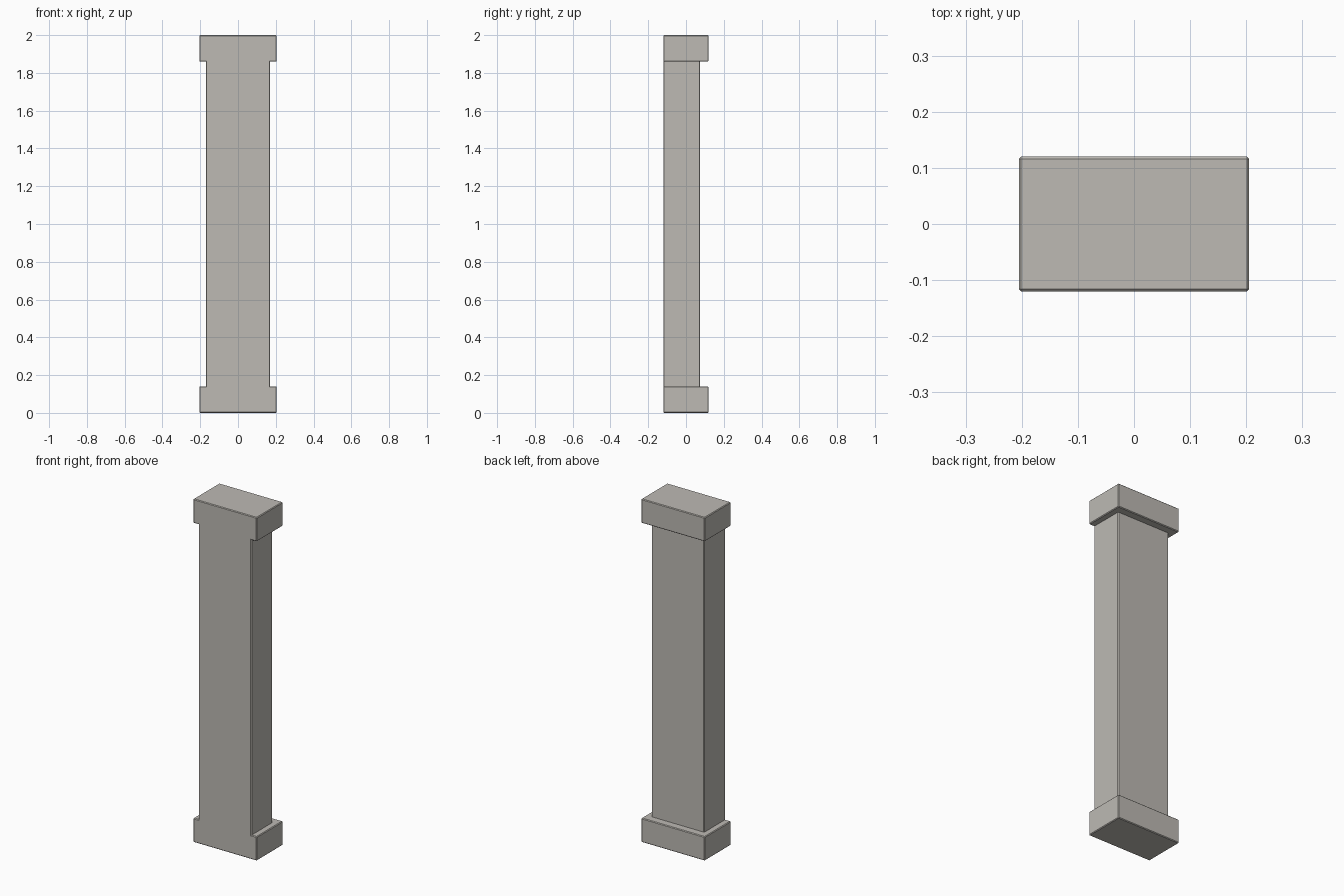
import bpy
import bmesh
import math

cube = bpy.data.objects.get("Cube")
if cube:
    bpy.data.objects.remove(cube, do_unlink=True)

# Main dimensions
CAP_X, SHAFT_X = 0.205, 0.17
FRONT_Y, SHAFT_BACK_Y, CAP_BACK_Y = -0.12, 0.075, 0.12
HEIGHT, CAP_H = 2.0, 0.14
BEVEL = 0.004

# Stone colour
stone = bpy.data.materials.new("warm grey stone")
stone.use_nodes = True
colour = (0.51, 0.49, 0.455, 1.0)
stone.diffuse_color = colour
bsdf = next(n for n in stone.node_tree.nodes if n.type == 'BSDF_PRINCIPLED')
bsdf.inputs["Base Color"].default_value = colour
bsdf.inputs["Roughness"].default_value = 0.8

bm = bmesh.new()


def extrude_to(face, y):
    """Pull a face straight back to depth y."""
    result = bmesh.ops.extrude_face_region(bm, geom=[face])
    for v in result["geom"]:
        if isinstance(v, bmesh.types.BMVert):
            v.co.y = y
    if face.is_valid:
        bmesh.ops.delete(bm, geom=[face], context='FACES_ONLY')


# I-shaped front outline, right half then mirrored left half
low, high = CAP_H, HEIGHT - CAP_H
right = [(CAP_X, 0), (CAP_X, low), (SHAFT_X, low),
         (SHAFT_X, high), (CAP_X, high), (CAP_X, HEIGHT)]
outline = right + [(-x, z) for x, z in reversed(right)]
front = bm.faces.new([bm.verts.new((x, FRONT_Y, z)) for x, z in outline])

# Extrude the outline to the back of the shaft, keeping the front face
result = bmesh.ops.extrude_face_region(bm, geom=[front], use_keep_orig=True)
for v in result["geom"]:
    if isinstance(v, bmesh.types.BMVert):
        v.co.y = SHAFT_BACK_Y

# Split the back face into base, shaft and capital
for z in (low, high):
    pair = [v for v in bm.verts if v.co.y > 0
            and abs(v.co.z - z) < 1e-5 and abs(abs(v.co.x) - SHAFT_X) < 1e-5]
    bmesh.ops.connect_verts(bm, verts=pair)

# Base and capital stand proud of the shaft at the back
ends = [f for f in bm.faces
        if all(v.co.y > 0 for v in f.verts)
        and abs(f.calc_center_median().z - HEIGHT / 2) > 0.5]
for face in ends:
    extrude_to(face, CAP_BACK_Y)

# Merge coplanar faces and soften the outer edges
bmesh.ops.recalc_face_normals(bm, faces=bm.faces)
bmesh.ops.dissolve_limit(bm, angle_limit=math.radians(1),
                         verts=bm.verts, edges=bm.edges)
bmesh.ops.recalc_face_normals(bm, faces=bm.faces)
outer = [e for e in bm.edges
         if len(e.link_faces) == 2 and e.calc_face_angle_signed() > 0.5]
bmesh.ops.bevel(bm, geom=outer, offset=BEVEL, offset_type='OFFSET',
                segments=1, profile=0.5, affect='EDGES', clamp_overlap=True)

mesh = bpy.data.meshes.new("pilaster")
bm.to_mesh(mesh)
bm.free()
mesh.materials.append(stone)
pilaster = bpy.data.objects.new("pilaster", mesh)
bpy.context.collection.objects.link(pilaster)
